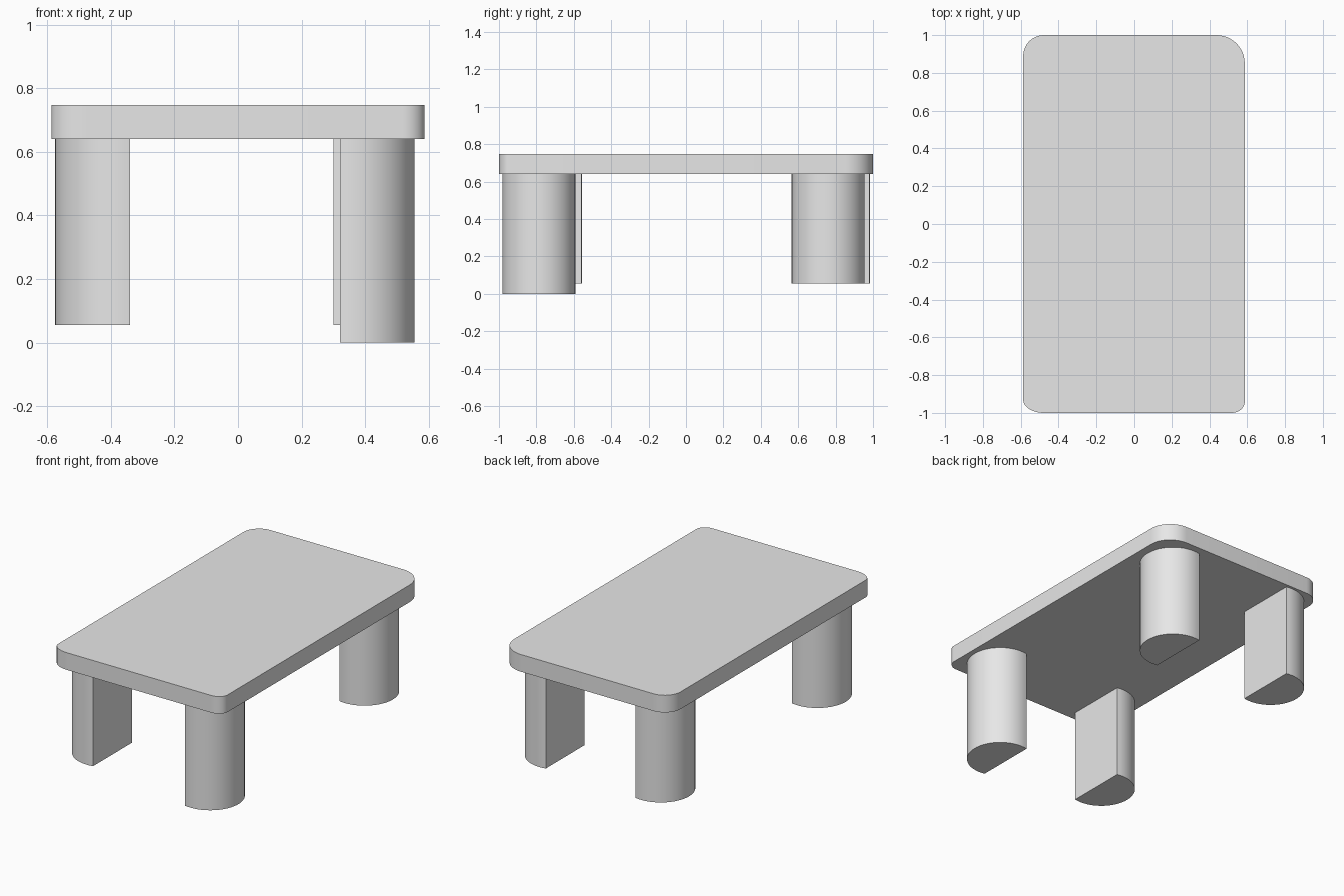
import bpy, bmesh
from math import radians, sin, cos, acos, pi

cube = bpy.data.objects.get("Cube")
if cube:
    bpy.data.objects.remove(cube, do_unlink=True)

grey = bpy.data.materials.new("light_grey")
grey.use_nodes = True
GREY = (0.8, 0.8, 0.8, 1)
grey.diffuse_color = GREY
grey.node_tree.nodes["Principled BSDF"].inputs["Base Color"].default_value = GREY


def prism(name, outline, bottom, top):
    """Extrude a closed outline from bottom to top."""
    bm = bmesh.new()
    face = bm.faces.new([bm.verts.new((x, y, bottom)) for x, y in outline])
    side = bmesh.ops.extrude_face_region(bm, geom=[face])["geom"]
    for v in side:
        if isinstance(v, bmesh.types.BMVert):
            v.co.z = top
    bmesh.ops.recalc_face_normals(bm, faces=bm.faces)
    mesh = bpy.data.meshes.new(name)
    bm.to_mesh(mesh)
    bm.free()
    mesh.materials.append(grey)
    obj = bpy.data.objects.new(name, mesh)
    bpy.context.collection.objects.link(obj)
    bpy.ops.object.select_all(action="DESELECT")
    bpy.context.view_layer.objects.active = obj
    obj.select_set(True)
    bpy.ops.object.shade_smooth_by_angle(angle=radians(30))
    return obj


# Tabletop: rectangle with a different rounding at each corner
HALF_X, HALF_Y = 0.587, 1.0
UNDERSIDE, TOP = 0.64, 0.747
corners = [  # side x, side y, rounding x, rounding y (counter-clockwise)
    (1, 1, 0.15, 0.15),
    (-1, 1, 0.11, 0.11),
    (-1, -1, 0.11, 0.07),
    (1, -1, 0.07, 0.06),
]
outline = []
STEPS = 12
for i, (sx, sy, rx, ry) in enumerate(corners):
    for k in range(STEPS + 1):
        a = pi / 2 * (i + k / STEPS)
        outline.append((sx * (HALF_X - rx) + rx * cos(a),
                        sy * (HALF_Y - ry) + ry * sin(a)))
prism("tabletop", outline, UNDERSIDE, TOP)


# Legs: cylinders cut flat on the inward side
RADIUS, CUT, SEGMENTS = 0.195, 0.04, 32


def leg(name, x, y, bottom):
    side = 1 if x > 0 else -1
    sweep = pi - acos(CUT / RADIUS)
    angles = [sweep * (2 * k / SEGMENTS - 1) for k in range(SEGMENTS + 1)]
    prism(name, [(x + side * RADIUS * cos(a), y + RADIUS * sin(a)) for a in angles],
          bottom, UNDERSIDE)


leg("front_left_leg", 0.36, -0.787, 0.0)
leg("front_right_leg", -0.38, -0.75, 0.055)
leg("back_left_leg", 0.34, 0.76, 0.055)
leg("back_right_leg", -0.38, 0.79, 0.055)
